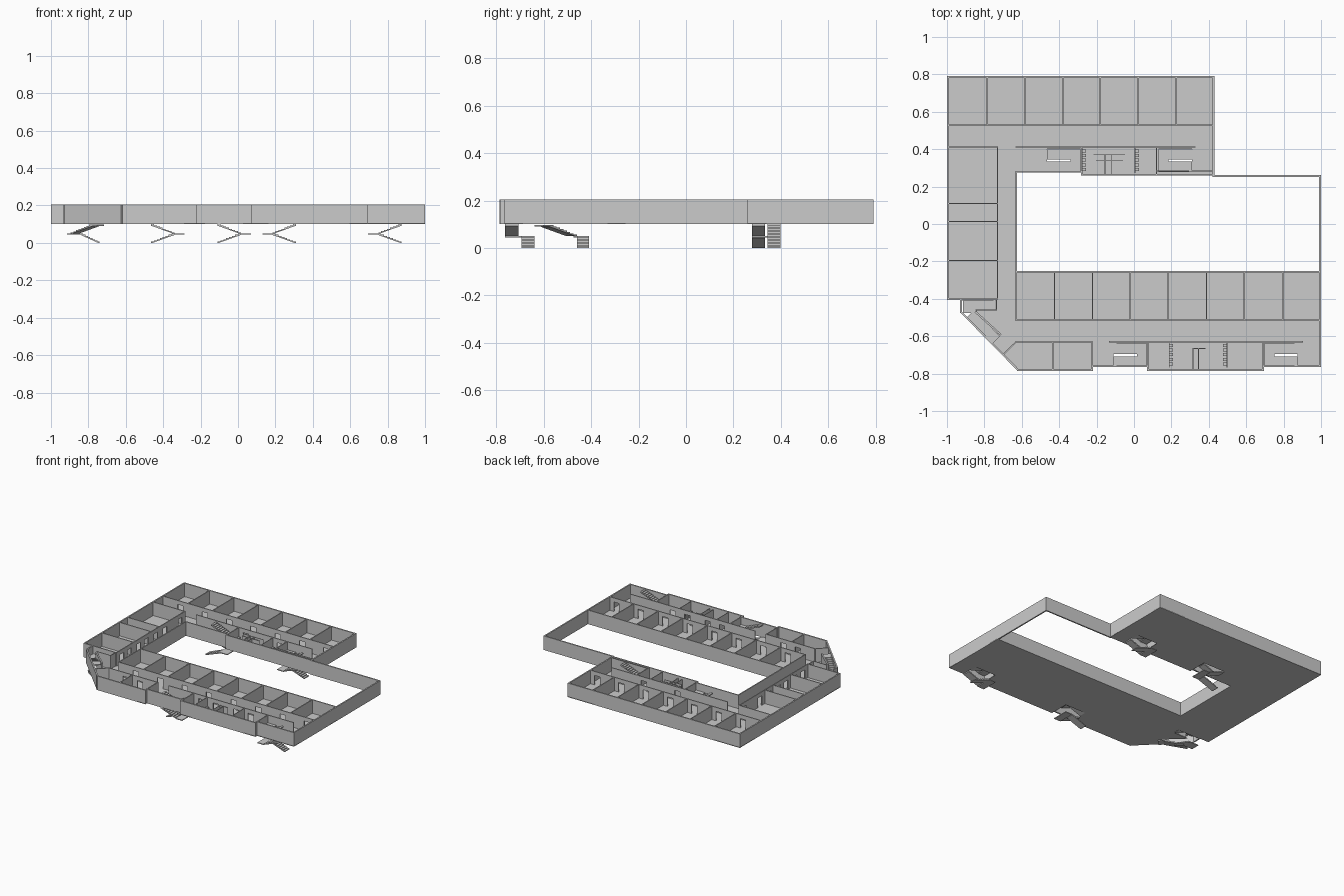
import bpy, bmesh, math
from mathutils import Vector, Matrix

if "Cube" in bpy.data.objects:
    bpy.data.objects.remove(bpy.data.objects["Cube"])

Z0, Z1 = 0.10, 0.205      # storey floor and wall top
DOOR_H = 0.075


def finish(name, bm):
    bmesh.ops.recalc_face_normals(bm, faces=bm.faces)
    me = bpy.data.meshes.new(name)
    bm.to_mesh(me)
    bm.free()
    ob = bpy.data.objects.new(name, me)
    bpy.context.collection.objects.link(ob)
    return ob


def box(bm, x0, x1, y0, y1, z0, z1):
    m = (Matrix.Translation(((x0 + x1) / 2, (y0 + y1) / 2, (z0 + z1) / 2))
         @ Matrix.Diagonal((x1 - x0, y1 - y0, z1 - z0, 1)))
    bmesh.ops.create_cube(bm, size=1, matrix=m)


def bar(bm, p, q, t, z0, z1):
    p, q = Vector(p), Vector(q)
    d = q - p
    c = (p + q) / 2
    m = (Matrix.Translation((c.x, c.y, (z0 + z1) / 2))
         @ Matrix.Rotation(math.atan2(d.y, d.x), 4, 'Z')
         @ Matrix.Diagonal((d.length, t, z1 - z0, 1)))
    bmesh.ops.create_cube(bm, size=1, matrix=m)


def wall(bm, p, q, t=0.007, doors=(), dw=0.045, top=Z1):
    """Straight wall; doors are distances along it, each with a lintel."""
    p, q = Vector(p), Vector(q)
    u = (q - p).normalized()
    L = (q - p).length
    s = -t / 2
    for c in sorted(doors):
        bar(bm, p + u * s, p + u * (c - dw / 2), t, Z0, top)
        bar(bm, p + u * (c - dw / 2), p + u * (c + dw / 2), t, Z0 + DOOR_H, top)
        s = c + dw / 2
    bar(bm, p + u * s, p + u * (L + t / 2), t, Z0, top)


def flight(bm, start, d, L, w, rise=0.05, n=8):
    """Stepped flight with a sloping underside."""
    d = Vector((d[0], d[1], 0)).normalized()
    side = Vector((-d.y, d.x, 0)) * w / 2
    prof = [(0, 0)]
    for i in range(n):
        prof += [(i * L / n, (i + 1) * rise / n), ((i + 1) * L / n, (i + 1) * rise / n)]
    prof += [(L, rise - 0.008), (0.008, 0)]
    base = [Vector(start) + d * s + Vector((0, 0, z)) for s, z in prof]
    a = [bm.verts.new(v - side) for v in base]
    b = [bm.verts.new(v + side) for v in base]
    bm.faces.new(a)
    bm.faces.new(b[::-1])
    for i in range(len(a)):
        j = (i + 1) % len(a)
        bm.faces.new((a[i], b[i], b[j], a[j]))


def stair(name, ox, d, ylow, yup):
    bm = bmesh.new()
    for z in (0, 0.1):
        flight(bm, (ox, ylow, z), (d, 0), 0.125, 0.055)
        flight(bm, (ox + d * 0.125, yup, z + 0.05), (-d, 0), 0.125, 0.055)
        xs = sorted((ox + d * 0.125, ox + d * 0.18))
        ys = sorted((ylow, yup))
        box(bm, *xs, ys[0] - 0.0275, ys[1] + 0.0275, z + 0.044, z + 0.05)
    finish(name, bm)


# floor slab with stair openings
outline = [(-1, .79), (.43, .79), (.43, .26), (-.28, .26), (-.28, .28), (-.63, .28),
           (-.63, -.255), (1, -.255), (1, -.765), (.69, -.765), (.69, -.785), (.07, -.785),
           (.07, -.765), (-.22, -.765), (-.22, -.785), (-.62, -.785), (-.93, -.47),
           (-.93, -.4), (-1, -.4)]
rect = lambda a, b, c, d: [(a, c), (b, c), (b, d), (a, d)]
holes = [rect(-.465, -.285, .285, .4), rect(.13, .31, .285, .4),
         rect(-.11, .07, -.758, -.64), rect(.697, .875, -.758, -.64),
         [(-.92, -.41), (-.735, -.41), (-.735, -.457), (-.858, -.457), (-.735, -.58),
          (-.775, -.62), (-.92, -.475)]]
cu = bpy.data.curves.new("floor_slab", 'CURVE')
cu.dimensions = '2D'
cu.fill_mode = 'BOTH'
cu.extrude = 0.002
for pts in [outline] + holes:
    sp = cu.splines.new('POLY')
    sp.points.add(len(pts) - 1)
    for p, (x, y) in zip(sp.points, pts):
        p.co = (x, y, 0, 1)
    sp.use_cyclic_u = True
floor = bpy.data.objects.new("floor_slab", cu)
floor.location.z = Z0 + 0.002
bpy.context.collection.objects.link(floor)
bpy.context.view_layer.objects.active = floor
floor.select_set(True)
bpy.ops.object.convert(target='MESH')

# outer walls and courtyard walls
bm = bmesh.new()
ring = [(-.995, .785), (.425, .785), (.425, .265), (.995, .255), (.995, -.76), (.69, -.76),
        (.69, -.78), (.075, -.78), (.075, -.76), (-.225, -.76), (-.225, -.78), (-.62, -.78),
        (-.925, -.47), (-.925, -.4), (-.995, -.4)]
ring[2:4] = [(.425, .257), (.995, .257)]
for p, q in zip(ring, ring[1:] + ring[:1]):
    if p == (.425, .785):
        q = (.425, .262)
    wall(bm, p, q, 0.01)
court = [(.425, .262), (-.28, .262), (-.28, .28), (-.63, .28), (-.63, -.255), (.995, -.255)]
for p, q in zip(court, court[1:]):
    wall(bm, p, q, 0.008)
finish("outer_walls", bm)

# north rooms
bm = bmesh.new()
xs = [-.785, -.583, -.38, -.18, .022, .226]
for x in xs:
    wall(bm, (x, .53), (x, .785))
wall(bm, (-.995, .528), (.425, .528), doors=[x + .995 - .06 for x in xs + [.425]])
wall(bm, (-.995, .412), (-.73, .412))
wall(bm, (-.63, .412), (.325, .412), doors=[.41, .69])
finish("north_room_walls", bm)

# west rooms
bm = bmesh.new()
for y in (.11, .013, -.195):
    wall(bm, (-.995, y), (-.73, y))
wall(bm, (-.925, -.4), (-.73, -.4))
wall(bm, (-.73, .412), (-.73, -.4), doors=[.06, .24, .35, .46, .55, .66, .75])
finish("west_room_walls", bm)

# south rooms
bm = bmesh.new()
xs = [-.425, -.222, -.02, .182, .388, .59, .795]
for x in xs:
    wall(bm, (x, -.515), (x, -.255))
wall(bm, (-.63, -.515), (-.63, -.255))
wall(bm, (-.63, -.515), (.995, -.515), doors=[x + .63 - .06 for x in xs + [.995]])
wall(bm, (-.63, -.63), (-.225, -.63), doors=[.14, .26])
wall(bm, (-.63, -.63), (-.70, -.698))
for x in (-.435, -.225):
    wall(bm, (x, -.63), (x, -.78))
wall(bm, (-.13, -.63), (.9, -.63), doors=[.27, .39, .56, .68])
for x in (.075, .69):
    wall(bm, (x, -.63), (x, -.78))
finish("south_room_walls", bm)

# walls around the stair cores
bm = bmesh.new()
for x in (-.28, .12):
    wall(bm, (x, .412), (x, .265))
wall(bm, (.125, .283), (.425, .283), 0.005)
wall(bm, (-.845, -.472), (-.715, -.59), 0.01)
wall(bm, (-.845, -.46), (-.735, -.46), 0.005)
wall(bm, (-.735, -.46), (-.735, -.4), 0.005)
finish("stair_core_walls", bm)

# washrooms: side partitions with rows of fixtures, middle screens
bm = bmesh.new()
for x, y, s in ((-.278, .395, 1), (.005, .395, 1), (.188, -.645, 1), (.497, -.645, -1)):
    wall(bm, (x, y + .01), (x, y - .12), 0.004)
    for i in range(5):
        c, yy = x + s * .012, y - .004 - i * .025
        box(bm, c - .009, c + .009, yy - .008, yy + .008, Z0, Z0 + .04)
for p, q in (((-.155, .27), (-.155, .37)), ((-.122, .27), (-.122, .37)),
             ((-.215, .37), (-.05, .37)), ((-.2, .338), (-.06, .338)),
             ((.315, -.775), (.315, -.665)), ((.345, -.775), (.345, -.665)),
             ((.315, -.665), (.38, -.665))):
    wall(bm, p, q, 0.004, top=0.19)
finish("washroom_partitions", bm)

# double flight stairs
stair("north_west_stair", -.465, 1, .306, .372)
stair("north_east_stair", .31, -1, .372, .306)
stair("south_west_stair", -.11, 1, -.667, -.735)
stair("south_east_stair", .875, -1, -.667, -.735)

# angled corner stair
bm = bmesh.new()
for z in (0, 0.1):
    flight(bm, (-.74, -.435, z), (-1, 0), .1, .05)
    box(bm, -.915, -.84, -.475, -.41, z + .044, z + .05)
    flight(bm, (-.875, -.48, z + .05), (1, -1), .16, .055, rise=.047)
    bar(bm, (-.762, -.593), (-.735, -.62), .055, z + .091, z + .097)
finish("corner_stair", bm)
